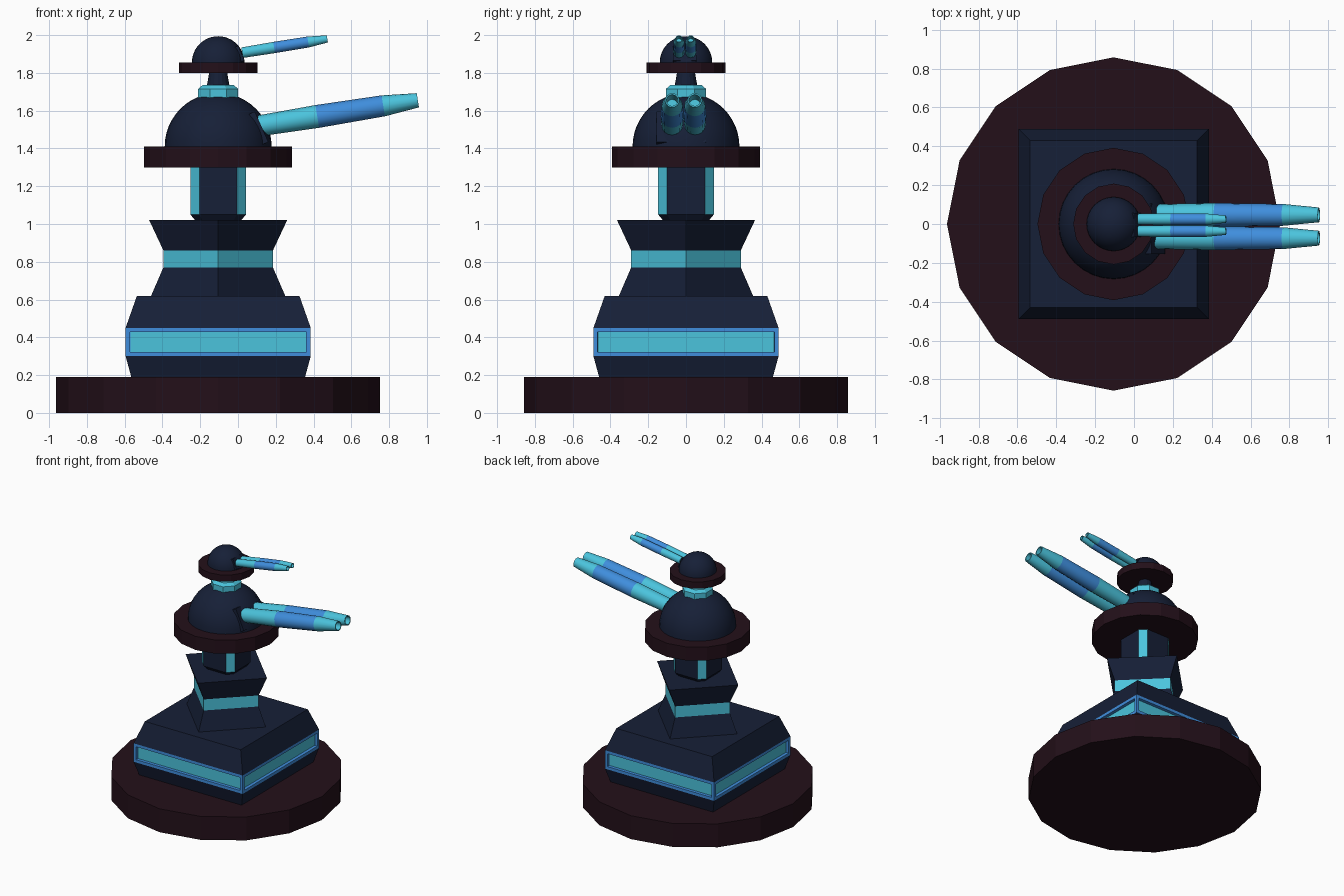
import bpy, bmesh
from math import sin, cos, pi, radians, sqrt, hypot, atan2
from mathutils import Matrix

if "Cube" in bpy.data.objects:
    bpy.data.objects.remove(bpy.data.objects["Cube"])

CX = -0.105  # axis of the tower


def material(name, rgb):
    m = bpy.data.materials.new(name)
    m.diffuse_color = (*rgb, 1)
    m.use_nodes = True
    m.node_tree.nodes["Principled BSDF"].inputs["Base Color"].default_value = m.diffuse_color
    return m


MATS = [material("navy", (0.008, 0.014, 0.038)), material("maroon", (0.017, 0.005, 0.010)),
        material("teal", (0.07, 0.55, 0.72)), material("blue", (0.05, 0.27, 0.72))]
NAVY, MAROON, TEAL, BLUE = range(4)


def ngon(n, phase=0.0):
    return [(cos(phase + 2 * pi * i / n), sin(phase + 2 * pi * i / n)) for i in range(n)]


def loft(name, section, profile, color, matrix=None, smooth=False, cap=NAVY, inset=None):
    """Stack scaled copies of a section; color(band, side) picks the material."""
    bm = bmesh.new()
    rings = [[bm.verts.new((x * r, y * r, z)) for x, y in section] for r, z in profile]
    n = len(section)
    for b in range(len(rings) - 1):
        for i in range(n):
            j = (i + 1) % n
            f = bm.faces.new((rings[b][i], rings[b][j], rings[b + 1][j], rings[b + 1][i]))
            f.material_index = color(b, i)
    bm.faces.new(rings[0][::-1]).material_index = cap
    bm.faces.new(rings[-1]).material_index = cap
    bm.normal_update()
    if inset:  # recessed panels on the blue faces
        panels = [f for f in bm.faces if f.material_index == BLUE]
        bmesh.ops.inset_individual(bm, faces=panels, thickness=inset[0])
        bmesh.ops.inset_individual(bm, faces=panels, thickness=0.0005, depth=-inset[1])
        for f in panels:
            f.material_index = TEAL
    me = bpy.data.meshes.new(name)
    bm.to_mesh(me)
    bm.free()
    for m in MATS:
        me.materials.append(m)
    ob = bpy.data.objects.new(name, me)
    bpy.context.collection.objects.link(ob)
    ob.matrix_world = matrix or Matrix.Translation((CX, 0, 0))
    if smooth:
        bpy.ops.object.select_all(action='DESELECT')
        ob.select_set(True)
        bpy.context.view_layer.objects.active = ob
        bpy.ops.object.shade_smooth_by_angle(angle=radians(30))
    return ob


def disc(name, r, z0, z1):
    loft(name, ngon(16), [(r, z0), (r, z1)], lambda b, i: MAROON, cap=MAROON)


def dome(name, r, z):
    prof = [(r * cos(pi / 2 * k / 12), z + r * sin(pi / 2 * k / 12)) for k in range(12)]
    prof.append((0.004 * r, z + r))
    loft(name, ngon(32), prof, lambda b, i: NAVY, smooth=True)


def barrel(name, start, end, y, stations, bore):
    """Tapered tube from start to end (x, z); stations are (radius, fraction)."""
    dx, dz = end[0] - start[0], end[1] - start[1]
    length = hypot(dx, dz)
    prof = [(r, t * length) for r, t in stations]
    prof += [(prof[-1][0] * 0.8, length), (prof[-1][0] * 0.75, length - bore)]
    mat = Matrix.Translation((start[0], y, start[1])) @ Matrix.Rotation(atan2(dx, dz), 4, 'Y')
    loft(name, ngon(16), prof, lambda b, i: BLUE if b == 1 else TEAL, mat, True, TEAL)


def mount(name, x, z, y, size, tilt):
    """Tilted block half sunk in the dome behind the barrels."""
    sx, sy, sz = size
    sec = [(-sz, -sy), (sz, -sy), (sz, sy), (-sz, sy)]
    mat = Matrix.Translation((x, y, z)) @ Matrix.Rotation(tilt, 4, 'Y')
    loft(name, sec, [(1, -sx), (1, 0)], lambda b, i: NAVY, mat)


# base and square pedestal with recessed light panels
disc("base", 0.858, 0, 0.19)
s = sqrt(2)
loft("pedestal", ngon(4, pi / 4), [(0.46 * s, 0.19), (0.49 * s, 0.30), (0.49 * s, 0.45), (0.43 * s, 0.62)],
     lambda b, i: BLUE if b == 1 else NAVY, inset=(0.032, 0.025))

# diamond-shaped tower with a teal waist
loft("tower", ngon(4), [(0.355, 0.62), (0.29, 0.77), (0.29, 0.86), (0.365, 1.02)],
     lambda b, i: TEAL if b == 1 else NAVY)

# chamfered neck with teal corners
c = 0.68
octo = [(1, -c), (1, c), (c, 1), (-c, 1), (-1, c), (-1, -c), (-c, -1), (c, -1)]
loft("neck", octo, [(0.122, 1.02), (0.147, 1.05), (0.147, 1.30)],
     lambda b, i: TEAL if b and i % 2 else NAVY)

# main turret
disc("turret_ring", 0.392, 1.30, 1.41)
dome("turret_dome", 0.283, 1.41)
mount("gun_mount", 0.125, 1.515, -0.025, (0.14, 0.13, 0.088), radians(66))
for side, y in (("left", 0.047), ("right", -0.073)):
    barrel("main_barrel_" + side, (0.10, 1.518), (0.952, 1.655), y,
           [(0.055, 0), (0.061, 0.375), (0.056, 0.785), (0.038, 1)], 0.15)

# collar and upper neck
loft("collar", ngon(8, pi / 8), [(0.115, 1.64), (0.115, 1.715), (0.09, 1.735)], lambda b, i: TEAL, cap=TEAL)
loft("upper_neck", ngon(16), [(0.06, 1.73), (0.048, 1.80)], lambda b, i: NAVY)

# small upper turret
disc("upper_ring", 0.208, 1.80, 1.855)
dome("upper_dome", 0.139, 1.855)
mount("upper_mount", 0.018, 1.905, -0.006, (0.07, 0.062, 0.042), radians(66))
for side, y in (("left", 0.025), ("right", -0.037)):
    barrel("upper_barrel_" + side, (0.022, 1.907), (0.473, 1.98), y,
           [(0.028, 0), (0.030, 0.375), (0.029, 0.775), (0.019, 1)], 0.08)
